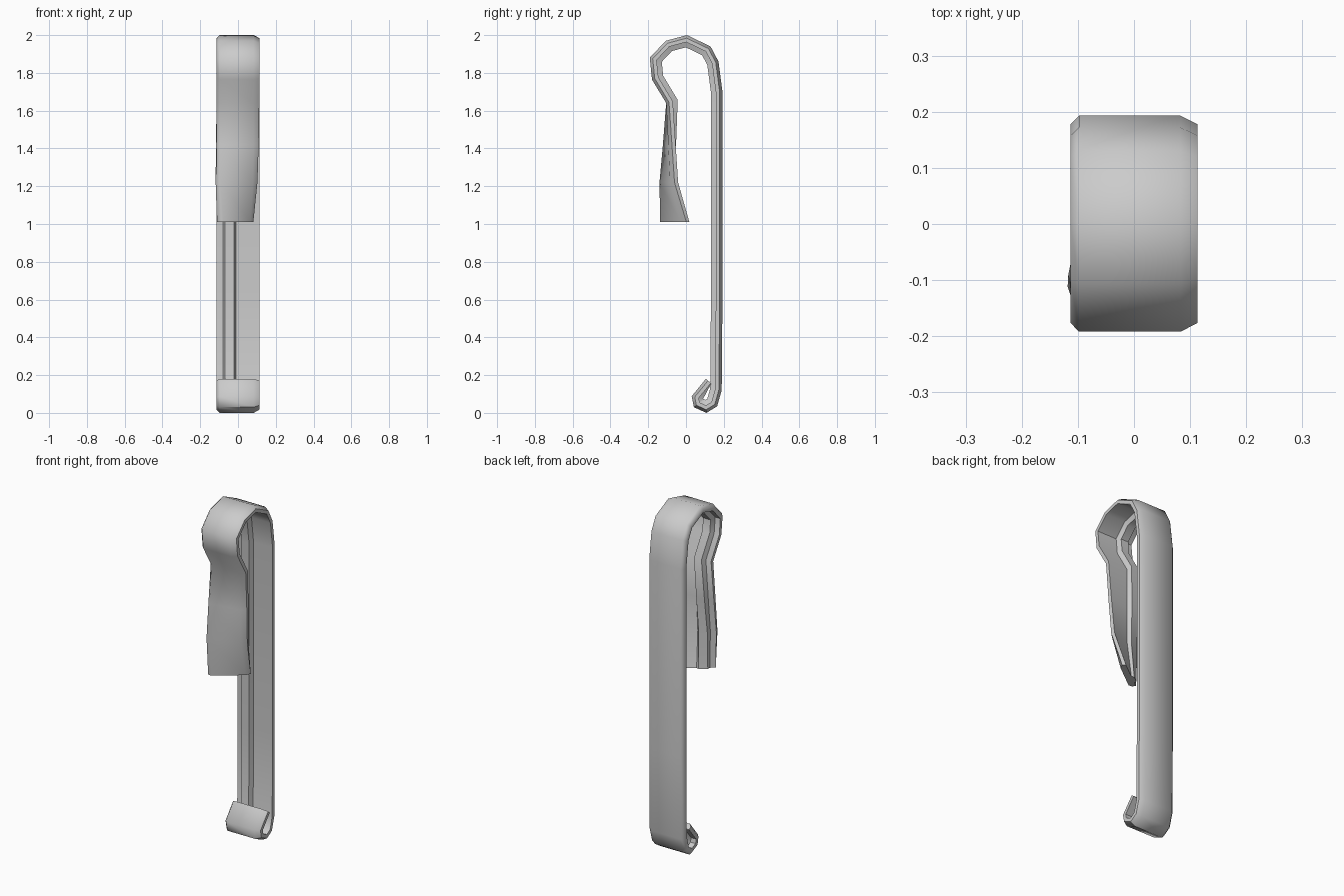
import bpy, bmesh, math
from mathutils import Vector

if "Cube" in bpy.data.objects:
    bpy.data.objects.remove(bpy.data.objects["Cube"])

# Outer path of the bent strip: (y, z, ridge scale, twist in degrees)
PATH = [
    # curled hook at the bottom
    (0.105, 0.18, 0.1, 0), (0.03, 0.088, 0.8, 0), (0.042, 0.03, 1, 0),
    (0.108, 0.0, 1, 0), (0.165, 0.035, 1, 0), (0.189, 0.12, 1, 0),
    # long back
    (0.193, 0.60, 1, 0), (0.193, 1.70, 1, 0),
    # round top
    (0.172, 1.86, 1, 0), (0.13, 1.94, 1, 0), (0.005, 2.0, 1, 0),
    (-0.107, 1.97, 1, 0), (-0.192, 1.88, 1, 0), (-0.18, 1.765, 1, 0),
    (-0.105, 1.64, 1, 0),
    # twisted tongue
    (-0.107, 1.42, 0.9, 9), (-0.11, 1.22, 0.75, 18), (-0.078, 1.01, 0.5, 37),
]

SHEET = 0.035   # sheet thickness
RIDGE = 0.026   # extra height of the inner rib


def section(ridge):
    """Strip cross-section: x and depth measured inward from the outer face."""
    r = SHEET + RIDGE * ridge
    return [(-0.098, 0), (0.083, 0), (0.113, 0.015), (0.113, SHEET),
            (-0.01, SHEET), (-0.021, r), (-0.069, r), (-0.08, SHEET),
            (-0.113, SHEET), (-0.113, 0.015)]


def inward(i):
    """Mitred inward direction in the y-z plane."""
    pts = [Vector(p[:2]) for p in PATH]
    normals = []
    for a, b in ((i - 1, i), (i, i + 1)):
        if a >= 0 and b < len(pts):
            d = (pts[b] - pts[a]).normalized()
            normals.append(Vector((-d.y, d.x)))
    m = sum(normals, Vector((0, 0))).normalized()
    return m / max(m.dot(normals[0]), 0.6)


# Sweep the section along the path
bm = bmesh.new()
rings = []
for i, (y, z, ridge, twist) in enumerate(PATH):
    n = Vector((1, 0)) if twist else inward(i)
    c, s = math.cos(math.radians(twist)), math.sin(math.radians(twist))
    ring = []
    for x, t in section(ridge):
        ring.append(bm.verts.new((x * c - t * s,
                                  y + x * s + t * n.x * c,
                                  z + t * n.y)))
    rings.append(ring)

for a, b in zip(rings, rings[1:]):
    for k in range(len(a)):
        j = (k + 1) % len(a)
        bm.faces.new((a[k], a[j], b[j], b[k]))
bm.faces.new(rings[0])
bm.faces.new(rings[-1])
bmesh.ops.recalc_face_normals(bm, faces=bm.faces)

mesh = bpy.data.meshes.new("spring_clip")
bm.to_mesh(mesh)
bm.free()
clip = bpy.data.objects.new("spring_clip", mesh)
bpy.context.collection.objects.link(clip)

# Smooth bends, crisp strip edges
bpy.context.view_layer.objects.active = clip
clip.select_set(True)
bpy.ops.object.shade_smooth_by_angle(angle=math.radians(46))
